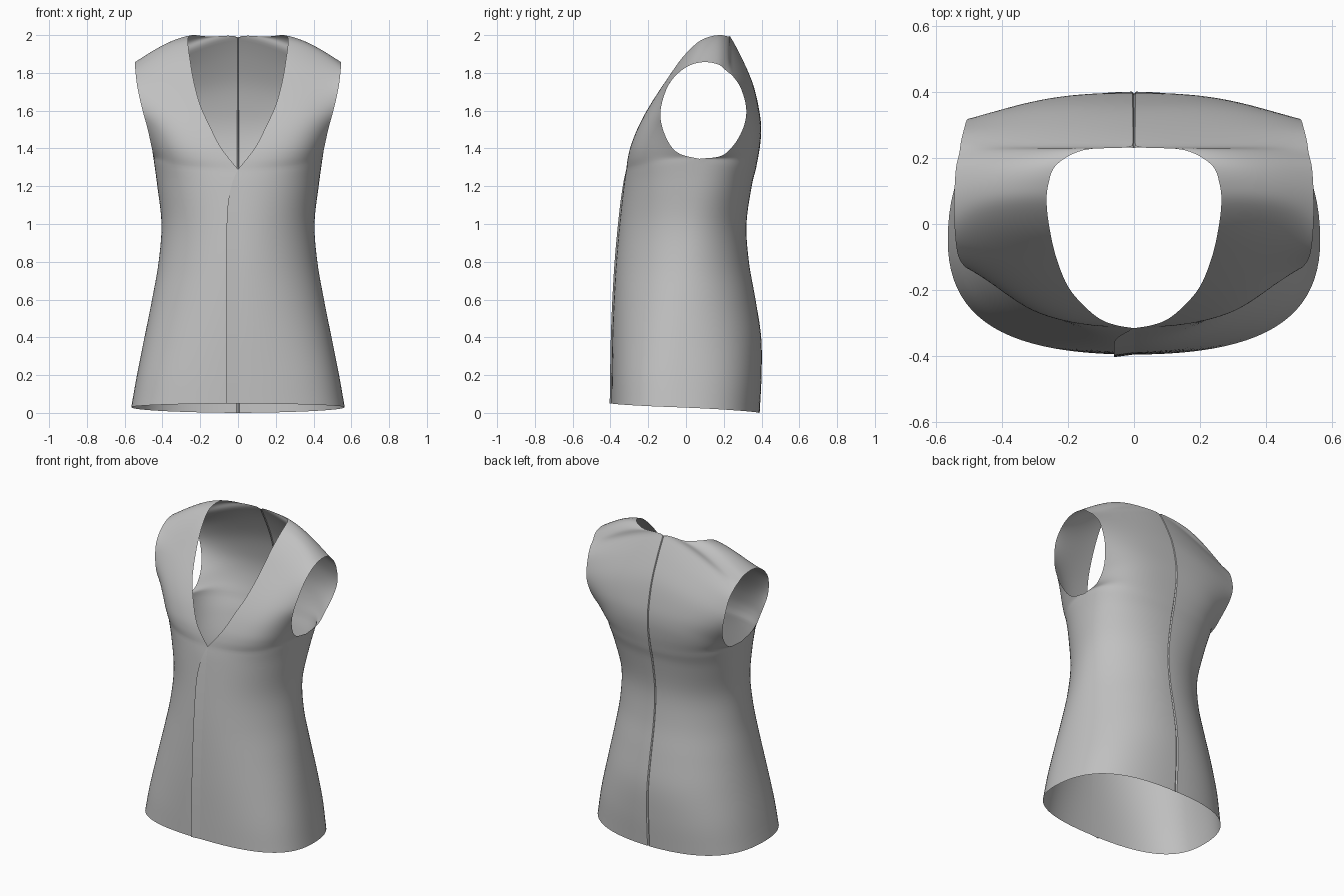
import bpy, bmesh
from mathutils import Vector

cube = bpy.data.objects.get("Cube")
if cube:
    bpy.data.objects.remove(cube)

# Single cloth colour
cloth = bpy.data.materials.new("grey_cloth")
cloth.use_nodes = True
GREY = (0.53, 0.53, 0.53, 1)
cloth.diffuse_color = GREY
cloth.node_tree.nodes["Principled BSDF"].inputs["Base Color"].default_value = GREY

# Body sections: height, half width, side seam y, front y, back y, squareness
BODY = [
    (.03, .565, -.05, -.396, .39, .69),
    (.2, .535, -.05, -.394, .40, .67),
    (.4, .495, -.04, -.39, .398, .62),
    (.6, .455, -.02, -.382, .368, .58),
    (.8, .42, 0, -.37, .333, .55),
    (1, .405, .02, -.352, .32, .56),
    (1.2, .427, .05, -.33, .348, .63),
    (1.345, .447, .07, -.316, .37, .69),
]
CHEST_SQUARE = BODY[-1][-1]
# Yoke rows, front armpit over the shoulder to back armpit:
# neckline (or centre back) point, then armhole point
YOKE = [
    (0, -.316, 1.29, .447, .07, 1.345),
    (.05, -.308, 1.35, .45, -.03, 1.37),
    (.1, -.29, 1.42, .46, -.085, 1.42),
    (.15, -.25, 1.52, .48, -.125, 1.51),
    (.2, -.19, 1.63, .505, -.135, 1.6),
    (.235, -.105, 1.76, .53, -.105, 1.71),
    (.255, -.02, 1.88, .54, -.06, 1.78),
    (.265, .06, 1.96, .545, .01, 1.835),
    (.26, .12, 1.99, .545, .09, 1.857),
    (.235, .18, 2, .54, .17, 1.845),
    (.15, .225, 1.992, .53, .215, 1.81),
    (0, .237, 1.988, .525, .25, 1.78),
    (0, .295, 1.88, .515, .29, 1.72),
    (0, .355, 1.74, .505, .318, 1.62),
    (0, .388, 1.6, .485, .31, 1.53),
    (0, .398, 1.5, .46, .265, 1.435),
    (0, .39, 1.4, .45, .19, 1.362),
    (0, .37, 1.29, .447, .07, 1.345),
]


def body_keys(column, hem):
    keys = [[0, r[column], r[0], r[1], r[2], r[0], r[5]] for r in BODY]
    keys[0][2] = hem
    keys[-1][2] = YOKE[0][2]
    return keys


def smooth_rows(keys, steps=5):
    """Catmull-Rom rows through the key rows."""
    k = [Vector(r) for r in keys]
    k = [2 * k[0] - k[1]] + k + [2 * k[-1] - k[-2]]
    rows = []
    for a, b, c, d in zip(k, k[1:], k[2:], k[3:]):
        for s in range(steps):
            t = s / steps
            rows.append(b + (c - a) * (t / 2)
                        + (2 * a - 5 * b + 4 * c - d) * (t * t / 2)
                        + (3 * b - a - 3 * c + d) * (t ** 3 / 2))
    return rows + [k[-2]]


COLUMNS = [0, .007] + [i / 22 for i in range(1, 23)]


def section(row, yoke=False):
    """Rounded strip of cloth from the centre edge to the outer edge."""
    p, q, square = Vector(row[:3]), Vector(row[3:6]), row[6]
    p.x = max(0, p.x)
    d = q - p
    # Full quarter round at the side seam, cut short where the armhole opens
    bend = 1
    if yoke:
        reach = abs(p.y - YOKE[0][4])
        bend = min(1, abs(d.y) / max(reach, .15)) ** 1.3
    flat = (1 - bend) / 3
    c1 = p + Vector((d.x * (flat + square * bend), 0, d.z * .1))
    c2 = q - Vector((d.x * flat, d.y * (1 - (1 - square) * bend), d.z * .4))
    pts = [p * (1 - t) ** 3 + c1 * (3 * t * (1 - t) ** 2)
           + c2 * (3 * t * t * (1 - t)) + q * t ** 3 for t in COLUMNS]
    if p.x < .001 and p.y > .2:          # sunken centre back seam
        pts[0].y -= .006
    return pts


def add_grid(bm, rows, side=1):
    grid = [[bm.verts.new((p.x * side, p.y, p.z)) for p in r] for r in rows]
    for r, s in zip(grid, grid[1:]):
        for i in range(len(r) - 1):
            face = (r[i], r[i + 1], s[i + 1], s[i])
            bm.faces.new(face if side > 0 else face[::-1])


def finish(bm, name):
    bmesh.ops.remove_doubles(bm, verts=bm.verts, dist=.0005)
    mesh = bpy.data.meshes.new(name)
    bm.to_mesh(mesh)
    bm.free()
    mesh.materials.append(cloth)
    ob = bpy.data.objects.new(name, mesh)
    bpy.context.collection.objects.link(ob)
    bpy.ops.object.select_all(action='DESELECT')
    ob.select_set(True)
    bpy.context.view_layer.objects.active = ob
    bpy.ops.object.shade_smooth_by_angle(angle=.6)


# Vest shell: both halves of front, yoke and back, welded together
front = smooth_rows(body_keys(3, .05))
back = smooth_rows(body_keys(4, 0))
yoke = smooth_rows([r + (CHEST_SQUARE,) for r in YOKE])
bm = bmesh.new()
for side in (1, -1):
    add_grid(bm, [section(r) for r in front], side)
    add_grid(bm, [section(r, True) for r in yoke], side)
    add_grid(bm, [section(r) for r in back[::-1]], side)
finish(bm, "vest_shell")

# Front overlap: the left front laps over the right below the neck point
bm = bmesh.new()
lap = []
for r in front:
    t = min(1, max(0, (1.29 - r[2]) / .35))
    reach = 1 - (1 - t) ** 3
    lap.append([Vector((-.06 * reach * s, r[1] - .008 * reach * s, r[2]))
                for s in (1, .5, 0)])
add_grid(bm, lap)
finish(bm, "front_overlap")
